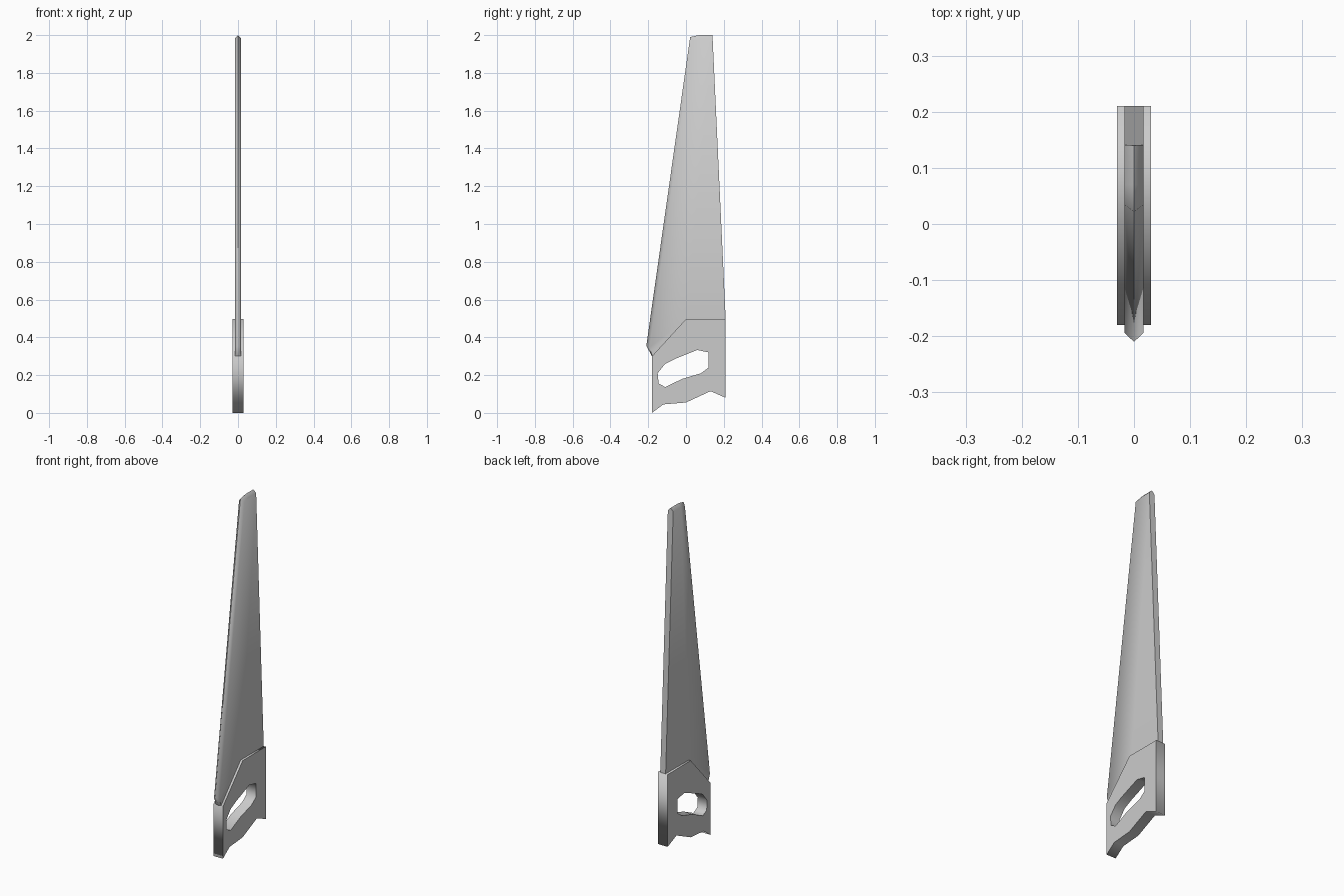
import bpy, bmesh
from math import radians

if "Cube" in bpy.data.objects:
    bpy.data.objects.remove(bpy.data.objects["Cube"])

HANDLE_HALF = 0.03
BLADE_HALF = 0.017


def extruded_outline(name, loops, half):
    """Closed (y, z) outlines, later ones being holes, extruded along x."""
    curve = bpy.data.curves.new(name, 'CURVE')
    curve.dimensions = '2D'
    curve.fill_mode = 'BOTH'
    curve.extrude = half
    for pts in loops:
        spline = curve.splines.new('POLY')
        spline.points.add(len(pts) - 1)
        for p, (y, z) in zip(spline.points, pts):
            p.co = (y, z, 0, 1)
        spline.use_cyclic_u = True
    obj = bpy.data.objects.new(name, curve)
    bpy.context.collection.objects.link(obj)
    obj.rotation_euler = (radians(90), 0, radians(90))
    bpy.ops.object.select_all(action='DESELECT')
    obj.select_set(True)
    bpy.context.view_layer.objects.active = obj
    bpy.ops.object.convert(target='MESH')
    return bpy.context.object


# Handle with grip hole
outer = [(-0.18, 0.30), (0.0, 0.497), (0.21, 0.497), (0.21, 0.08),
         (0.13, 0.115), (0.0, 0.055), (-0.12, 0.045), (-0.18, 0.0)]
grip = [(-0.15, 0.21), (-0.11, 0.26), (-0.06, 0.285), (0.06, 0.333),
        (0.12, 0.32), (0.12, 0.24), (0.08, 0.21), (-0.02, 0.18),
        (-0.11, 0.137), (-0.145, 0.155)]
extruded_outline("handle", [outer, grip], HANDLE_HALF)

# Blade: sharpened ridge along front and tip, flat faces, square back
ridge = [(-0.18, 0.30), (-0.21, 0.355), (0.022, 1.99), (0.07, 2.0), (0.14, 2.0)]
inner = [(-0.178, 0.302), (-0.194, 0.345), (0.034, 1.972), (0.07, 1.982), (0.141, 1.982)]
base = [(0.21, 0.497), (0.0, 0.497)]

bm = bmesh.new()
mid = [bm.verts.new((0, y, z)) for y, z in ridge]
sides = []
for s in (1, -1):
    rim = [bm.verts.new((s * BLADE_HALF, y, z)) for y, z in inner + base]
    bm.faces.new(rim)
    for i in range(len(mid) - 1):
        bm.faces.new((mid[i], mid[i + 1], rim[i + 1], rim[i]))
    sides.append(rim)
a, b = sides
bm.faces.new((a[4], mid[4], b[4], b[5], a[5]))      # back strip
bm.faces.new((a[5], b[5], b[6], a[6]))              # base against handle
bm.faces.new((a[6], b[6], b[0], mid[0], a[0]))
bmesh.ops.recalc_face_normals(bm, faces=bm.faces)
mesh = bpy.data.meshes.new("blade")
bm.to_mesh(mesh)
bm.free()
blade = bpy.data.objects.new("blade", mesh)
bpy.context.collection.objects.link(blade)
bpy.ops.object.select_all(action='DESELECT')
blade.select_set(True)
bpy.context.view_layer.objects.active = blade
bpy.ops.object.shade_smooth_by_angle(angle=radians(62))
